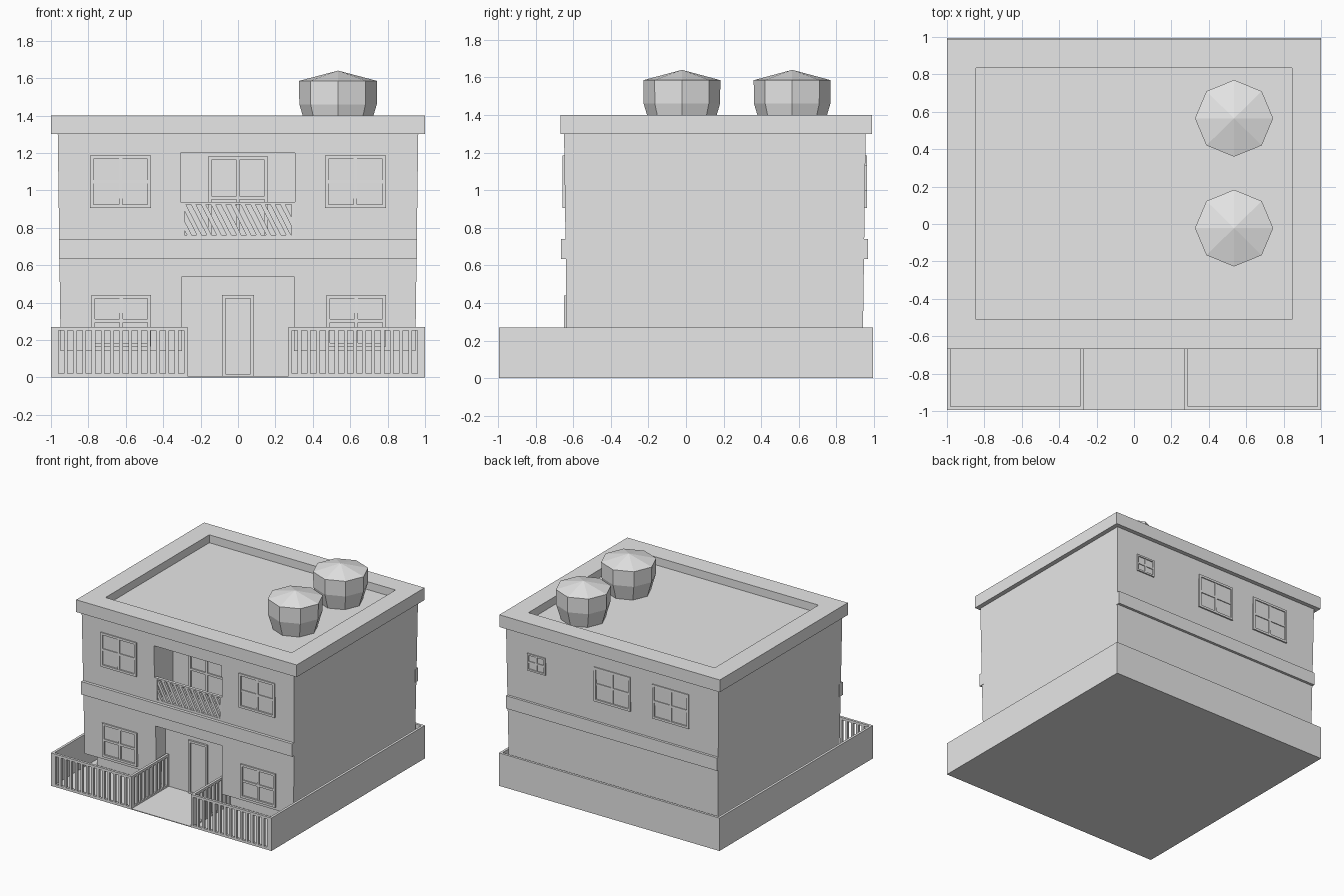
import bpy, bmesh, math
from mathutils import Matrix, Vector

cube = bpy.data.objects.get("Cube")
if cube:
    bpy.data.objects.remove(cube)

grey = bpy.data.materials.new("plaster grey")
grey.use_nodes = True
grey.diffuse_color = (0.8, 0.8, 0.8, 1)
grey.node_tree.nodes["Principled BSDF"].inputs["Base Color"].default_value = (0.8, 0.8, 0.8, 1)


def box(bm, x0, x1, y0, y1, z0, z1, lean=0, grow=0):
    """Box from its limits; lean shifts the top along x, grow widens the top."""
    verts = bmesh.ops.create_cube(bm, size=1)["verts"]
    for v in verts:
        sx, sy, up = v.co.x > 0, v.co.y > 0, v.co.z > 0
        v.co = Vector((x1 if sx else x0, y1 if sy else y0, z1 if up else z0))
        if up:
            v.co.x += lean + (grow if sx else -grow)
            v.co.y += grow if sy else -grow


def finish(name, bm):
    mesh = bpy.data.meshes.new(name)
    bmesh.ops.recalc_face_normals(bm, faces=bm.faces)
    bm.to_mesh(mesh)
    bm.free()
    mesh.materials.append(grey)
    obj = bpy.data.objects.new(name, mesh)
    bpy.context.collection.objects.link(obj)
    return obj


def boxes(name, *limits, **extra):
    bm = bmesh.new()
    for lim in limits:
        box(bm, *lim, **extra)
    return finish(name, bm)


def carve(obj, name, *limits):
    for i, lim in enumerate(limits):
        cutter = boxes(f"{name}_{i}", lim)
        cutter.hide_render = True
        cutter.hide_set(True)
        cutter.display_type = 'WIRE'
        mod = obj.modifiers.new(name, 'BOOLEAN')
        mod.operation, mod.solver, mod.object = 'DIFFERENCE', 'EXACT', cutter
    # Apply the cuts and drop the cutters
    bpy.context.view_layer.update()
    graph = bpy.context.evaluated_depsgraph_get()
    mesh = bpy.data.meshes.new_from_object(obj.evaluated_get(graph))
    cutters = [m.object for m in obj.modifiers]
    obj.modifiers.clear()
    obj.data = mesh
    for c in cutters:
        bpy.data.objects.remove(c)


def window(name, x0, x1, y0, y1, z0, z1, t=0.018, cols=2, rows=2):
    """Frame with glazing bars, standing slightly proud of the wall."""
    bm = bmesh.new()
    for x in (x0, x1 - t):
        box(bm, x, x + t, y0, y1, z0, z1)
    for z in (z0, z1 - t):
        box(bm, x0 + t, x1 - t, y0, y1, z, z + t)
    inset = (y1 - y0) * 0.15
    for i in range(1, cols):
        x = x0 + (x1 - x0) * i / cols
        box(bm, x - t / 2, x + t / 2, y0 + inset, y1 - inset, z0 + t, z1 - t)
    for j in range(1, rows):
        z = z0 + (z1 - z0) * j / rows
        box(bm, x0 + t, x1 - t, y0 + inset, y1 - inset, z - t / 2, z + t / 2)
    finish(name, bm)


def fence(name, length, count, matrix, height=0.27, t=0.02):
    """Railing panel along local x with upright bars."""
    bm = bmesh.new()
    for z in (0, height - t):
        box(bm, 0, length, 0, t, z, z + t)
    pitch = (length - t) / count
    for i in range(count + 1):
        box(bm, i * pitch, i * pitch + t, 0, t, t, height - t)
    bmesh.ops.transform(bm, matrix=matrix, verts=bm.verts)
    finish(name, bm)


# Plot and boundary walls
boxes("ground_slab", (-1, 1, -0.995, 0.995, 0, 0.006))
boxes("boundary_wall",
      (-1, -0.98, -0.995, 0.995, 0, 0.27),
      (0.98, 1, -0.995, 0.995, 0, 0.27),
      (-0.98, 0.98, 0.975, 0.995, 0, 0.27))

# Front railings and the returns beside the entrance path
turn = Matrix.Rotation(math.pi / 2, 4, 'Z')
for side, x0, xr in (("right", -0.98, -0.27), ("left", 0.27, 0.29)):
    fence(f"{side}_front_railing", 0.71, 14, Matrix.Translation((x0, -0.995, 0)))
    fence(f"{side}_path_railing", 0.465, 9, Matrix.Translation((xr, -0.975, 0)) @ turn)

# House walls with entrance and balcony recesses
boxes("plinth", (-0.92, 0.92, -0.51, 0.91, 0, 0.15))
walls = boxes("house_walls", (-0.948, 0.948, -0.633, 0.94, 0.14, 1.32), grow=0.016)
carve(walls, "recess_cutter",
      (-0.3, 0.3, -0.9, -0.51, 0.05, 0.54),
      (-0.308, 0.305, -0.9, -0.4, 0.74, 1.2))

# Floor band on front and back only
boxes("front_band", (-0.957, 0.957, -0.665, -0.62, 0.635, 0.74))
boxes("back_band", (-0.957, 0.957, 0.93, 0.968, 0.635, 0.74))

# Balcony parapet with slanted bars
boxes("balcony_parapet",
      (-0.31, 0.31, -0.64, -0.615, 0.735, 0.76),
      (-0.31, 0.31, -0.64, -0.615, 0.925, 0.937),
      (-0.31, -0.285, -0.64, -0.615, 0.76, 0.925),
      (0.285, 0.31, -0.64, -0.615, 0.76, 0.925))
boxes("balcony_bars",
      *[(x, x + 0.026, -0.638, -0.618, 0.755, 0.93)
        for x in (-0.27 + 0.053 * i for i in range(12))], lean=-0.09)

# Windows
for side, x0 in (("right", -0.79), ("left", 0.465)):
    window(f"{side}_upper_window", x0, x0 + 0.325, -0.656, -0.63, 0.905, 1.185)
    window(f"{side}_lower_window", x0 + 0.008, x0 + 0.325, -0.648, -0.62, 0.165, 0.44)
for name, x0 in (("middle", -0.165), ("right", -0.695)):
    window(f"back_{name}_window", x0, x0 + 0.33, 0.94, 0.962, 0.905, 1.185)
window("back_small_window", 0.605, 0.77, 0.94, 0.962, 0.995, 1.135, t=0.014)
window("balcony_window", -0.16, 0.16, -0.412, -0.395, 0.74, 1.18)

# Entrance door
window("door_frame", -0.085, 0.085, -0.525, -0.505, 0, 0.44, cols=1, rows=1)
boxes("door_panel", (-0.067, 0.067, -0.516, -0.505, 0.018, 0.422))

# Flat roof with sunken deck
roof = boxes("roof", (-1, 1, -0.668, 0.99, 1.3, 1.4))
carve(roof, "roof_cutter", (-0.845, 0.845, -0.51, 0.835, 1.335, 1.5))

# Water tanks, eight-sided
profile = [(0.165, 1.33), (0.203, 1.46), (0.205, 1.585)]
for name, y in (("back", 0.565), ("front", -0.022)):
    bm = bmesh.new()
    rings = [[bm.verts.new((0.535 + 1.02 * r * math.cos(a), y + r * math.sin(a), z))
              for a in (math.tau * i / 8 for i in range(8))] for r, z in profile]
    apex = bm.verts.new((0.535, y, 1.64))
    bm.faces.new(rings[0][::-1])
    for i in range(8):
        j = (i + 1) % 8
        for lo, hi in zip(rings, rings[1:]):
            bm.faces.new((lo[i], lo[j], hi[j], hi[i]))
        bm.faces.new((rings[-1][i], rings[-1][j], apex))
    finish(f"{name}_water_tank", bm)
